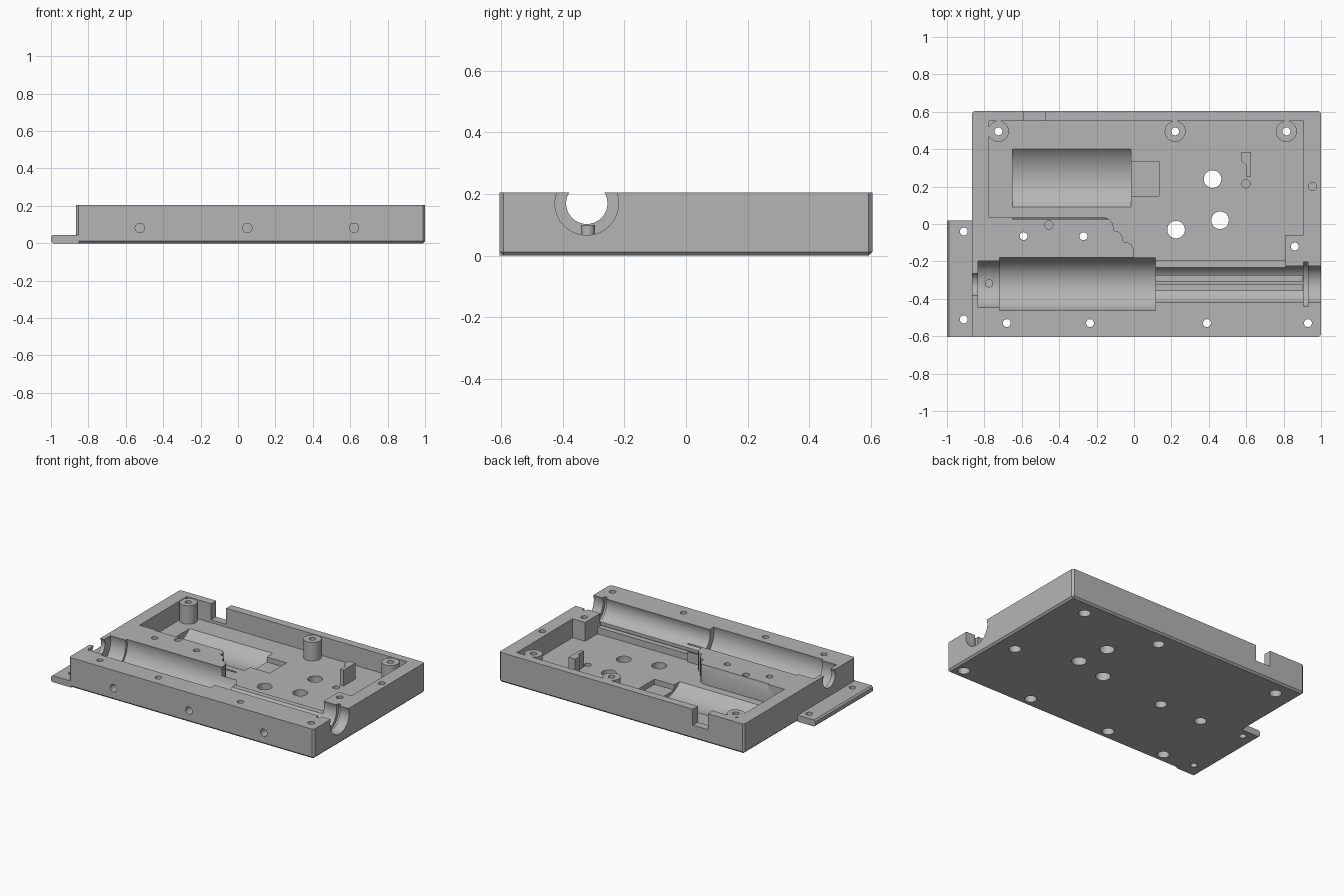
import bpy, bmesh, math
from mathutils import Matrix, Vector

cube = bpy.data.objects.get("Cube")
if cube:
    bpy.data.objects.remove(cube, do_unlink=True)

grey = bpy.data.materials.new("machined_grey")
grey.use_nodes = True
COLOUR = (0.46, 0.46, 0.46, 1)
grey.diffuse_color = COLOUR
grey.node_tree.nodes["Principled BSDF"].inputs["Base Color"].default_value = COLOUR

TOP, FLOOR = 0.205, 0.075
AXIS_Y, AXIS_Z = -0.322, 0.17


def make(name, bm):
    bmesh.ops.recalc_face_normals(bm, faces=bm.faces)
    mesh = bpy.data.meshes.new(name)
    bm.to_mesh(mesh)
    bm.free()
    mesh.materials.append(grey)
    obj = bpy.data.objects.new(name, mesh)
    bpy.context.collection.objects.link(obj)
    return obj


def prism(name, points, z0, z1, bevel=0, pick=None):
    bm = bmesh.new()
    face = bm.faces.new([bm.verts.new((x, y, z0)) for x, y in points])
    ext = bmesh.ops.extrude_face_region(bm, geom=[face])
    verts = [v for v in ext["geom"] if isinstance(v, bmesh.types.BMVert)]
    bmesh.ops.translate(bm, verts=verts, vec=(0, 0, z1 - z0))
    if bevel:
        edges = [e for e in bm.edges if pick(e.verts[0].co, e.verts[1].co)]
        bmesh.ops.bevel(bm, geom=edges, offset=bevel, segments=1, affect='EDGES')
    return make(name, bm)


def box(name, x0, x1, y0, y1, z0, z1, **kw):
    return prism(name, [(x0, y0), (x1, y0), (x1, y1), (x0, y1)], z0, z1, **kw)


def rod(name, start, end, radius, sides=48):
    a, b = Vector(start), Vector(end)
    turn = Vector((0, 0, 1)).rotation_difference(b - a).to_matrix().to_4x4()
    bm = bmesh.new()
    bmesh.ops.create_cone(bm, cap_ends=True, segments=sides, radius1=radius, radius2=radius,
                          depth=(b - a).length, matrix=Matrix.Translation((a + b) / 2) @ turn)
    return make(name, bm)


def combine(target, tool, operation='DIFFERENCE'):
    mod = target.modifiers.new("cut", 'BOOLEAN')
    mod.operation, mod.solver, mod.object = operation, 'EXACT', tool
    bpy.context.view_layer.objects.active = target
    bpy.ops.object.modifier_apply(modifier=mod.name)
    bpy.data.objects.remove(tool, do_unlink=True)


def bore(target, x, y, radius, z0, z1):
    combine(target, rod("bore", (x, y, z0), (x, y, z1), radius, 32))


# Housing block with chamfered corners and lower rim, plus side flange
housing = box("housing", -0.865, 1, -0.605, 0.605, 0, TOP, bevel=0.012,
              pick=lambda a, b: a.z != b.z or a.z + b.z == 0)
flange = box("flange", -1, -0.85, -0.605, 0.02, 0, 0.045, bevel=0.01,
             pick=lambda a, b: a.x < -0.9 and b.x < -0.9 and a.z == b.z)
combine(housing, flange, 'UNION')

# Main pocket with a stepped, scalloped corner
pocket = [(-0.775, 0.55), (0.905, 0.55), (0.905, -0.06), (0.81, -0.06), (0.81, -0.195),
          (0.115, -0.195), (0.115, -0.178), (0, -0.178)]
for cx, cy, r in ((-0.055, -0.15, 0.055), (-0.11, -0.085, 0.05), (-0.165, -0.02, 0.055)):
    for i in range(6):
        t = math.pi / 2 * i / 5
        pocket.append((cx + r * math.cos(t), cy + r * math.sin(t)))
pocket += [(-0.775, 0.035)]
combine(housing, prism("pocket", pocket, FLOOR, 0.3))

# Motor cradle, its shaft recess, cable notch and low ledge beside the channel
combine(housing, rod("cradle", (-0.65, 0.245, 0.231), (-0.015, 0.245, 0.231), 0.22, 96))
combine(housing, box("recess", -0.03, 0.135, 0.15, 0.335, 0.04, 0.3))
combine(housing, box("notch", -0.59, -0.475, 0.53, 0.65, 0.095, 0.3))
combine(housing, box("ledge", 0.11, 0.81, AXIS_Y, -0.195, 0.12, 0.3))

# Long stepped channel: start, end and radius of each section
for x0, x1, r in ((-0.9, -0.8, 0.067), (-0.835, -0.7, 0.13), (-0.72, 0.115, 0.146),
                  (0.1, 1.1, 0.103), (0.905, 0.93, 0.125)):
    combine(housing, rod("channel", (x0, AXIS_Y, AXIS_Z), (x1, AXIS_Y, AXIS_Z), r, 64))
for y0, y1 in ((-0.355, -0.325), (-0.305, -0.275)):
    combine(housing, box("groove", 0.11, 0.9, y0, y1, 0.052, 0.12))

# Large floor holes and blind holes
for x, y in ((0.42, 0.24), (0.46, 0.02), (0.225, -0.03)):
    bore(housing, x, y, 0.047, -0.1, 0.3)
for x, y, z in ((-0.455, -0.005, 0.15), (0.955, 0.2, 0.15), (0.598, 0.215, 0.04)):
    bore(housing, x, y, 0.022, z, 0.3)

# Screw holes, counterbored from below
posts = [(-0.725, 0.495), (0.22, 0.495), (0.815, 0.495)]
screws = [(-0.59, -0.065), (-0.27, -0.065), (0.86, -0.12), (-0.68, -0.53),
          (-0.235, -0.53), (0.39, -0.53), (0.93, -0.53)]
for x, y in posts + screws:
    bore(housing, x, y, 0.021, -0.1, 0.3)
    bore(housing, x, y, 0.038, -0.1, 0.045)
for y in (-0.04, -0.51):
    bore(housing, -0.91, y, 0.021, -0.1, 0.2)

# Blind holes in the front wall
for x in (-0.525, 0.05, 0.62):
    combine(housing, rod("bore", (x, -0.7, 0.082), (x, -0.53, 0.082), 0.025, 32))

# Screw posts, bracket and locating peg
parts = [housing]
for side, (x, y) in zip(("right", "middle", "left"), posts):
    post = rod(side + "_screw_post", (x, y, FLOOR - 0.005), (x, y, 0.202), 0.056)
    bore(post, x, y, 0.021, -0.1, 0.3)
    parts.append(post)
parts.append(prism("bracket", [(0.575, 0.385), (0.575, 0.335), (0.6, 0.315), (0.6, 0.255),
                               (0.625, 0.255), (0.625, 0.385)], FLOOR - 0.005, 0.185))
parts.append(rod("locating_peg", (-0.775, -0.318, 0.03), (-0.775, -0.318, 0.1), 0.022))

for obj in parts:
    bpy.ops.object.select_all(action='DESELECT')
    obj.select_set(True)
    bpy.context.view_layer.objects.active = obj
    bpy.ops.object.shade_smooth_by_angle(angle=math.radians(25))
